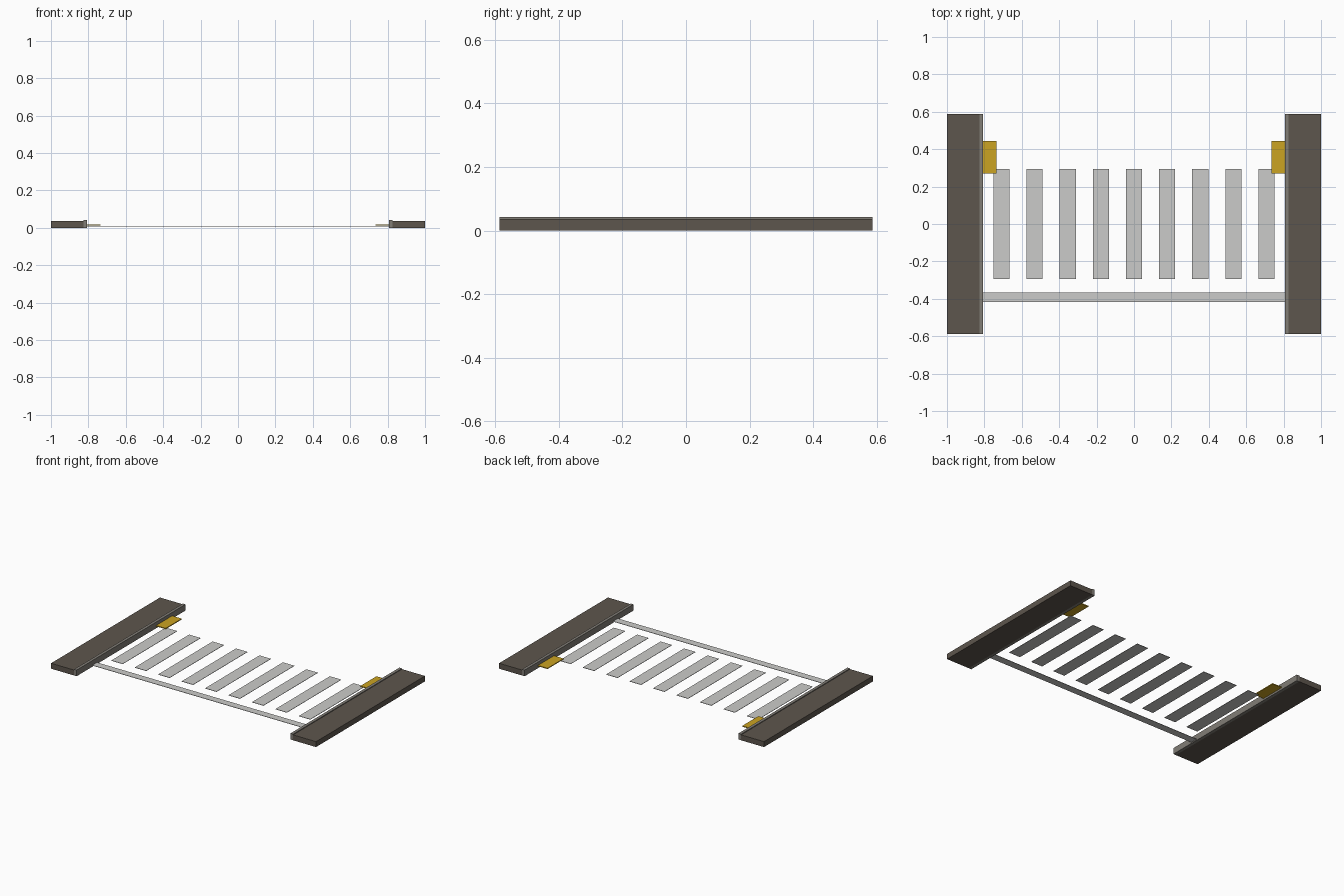
import bpy

cube = bpy.data.objects.get("Cube")
if cube:
    bpy.data.objects.remove(cube, do_unlink=True)


def material(name, colour):
    m = bpy.data.materials.new(name)
    m.use_nodes = True
    m.diffuse_color = (*colour, 1)
    m.node_tree.nodes["Principled BSDF"].inputs["Base Color"].default_value = (*colour, 1)
    return m


paving = material("brown grey paving", (0.11, 0.092, 0.074))
kerbstone = material("light kerb stone", (0.22, 0.205, 0.18))
paint = material("road paint white", (0.6, 0.6, 0.585))
yellow = material("tactile yellow", (0.6, 0.37, 0.016))


def box(name, xs, ys, zs, mat):
    """Box spanning the given x, y and z ranges."""
    spans = (xs, ys, zs)
    bpy.ops.mesh.primitive_cube_add(size=1, location=[sum(s) / 2 for s in spans])
    ob = bpy.context.object
    ob.name = name
    ob.scale = [abs(s[1] - s[0]) for s in spans]
    bpy.ops.object.transform_apply(location=False, rotation=False, scale=True)
    ob.data.materials.append(mat)
    return ob


HALF = 0.587
INNER = 0.807

# Pavements, kerbs and tactile plates on both sides of the road
for side, s in (("left", 1), ("right", -1)):
    box(side + "_pavement", (s * 0.827, s), (-HALF, HALF), (0, 0.037), paving)
    box(side + "_kerb", (s * INNER, s * 0.827), (-HALF, HALF), (0, 0.042), kerbstone)
    box(side + "_tactile_plate", (s * 0.735, s * INNER), (0.27, 0.443),
        (0.013, 0.019), yellow)

# Crossing stripes
for i in range(9):
    x = (i - 4) * 0.177
    box(f"crossing_stripe_{i + 1}", (x - 0.043, x + 0.043), (-0.293, 0.293),
        (0.008, 0.0105), paint)

# Stop line across the road
box("stop_line", (-INNER, INNER), (-0.418, -0.367), (0.008, 0.0105), paint)
